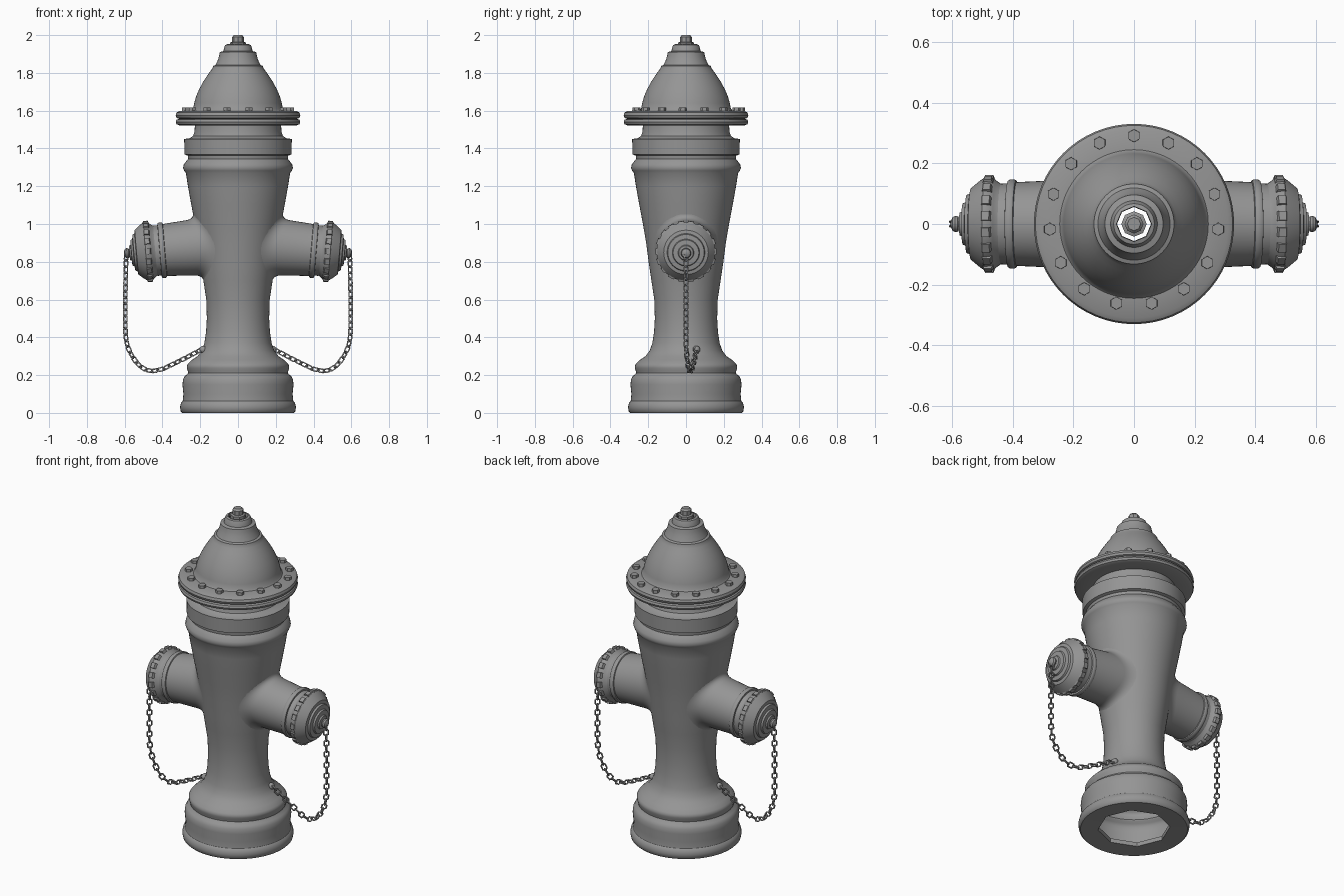
import bpy, bmesh
from math import sin, cos, pi, hypot, radians
from mathutils import Vector, Matrix

if "Cube" in bpy.data.objects:
    bpy.data.objects.remove(bpy.data.objects["Cube"])

# Dark iron grey
iron = bpy.data.materials.new("dark_iron")
iron.diffuse_color = (.3, .3, .3, 1)
iron.use_nodes = True
iron.node_tree.nodes["Principled BSDF"].inputs["Base Color"].default_value = iron.diffuse_color


def finish(name, bm):
    bmesh.ops.remove_doubles(bm, verts=bm.verts, dist=0.0002)
    bmesh.ops.recalc_face_normals(bm, faces=bm.faces)
    me = bpy.data.meshes.new(name)
    bm.to_mesh(me)
    bm.free()
    me.materials.append(iron)
    ob = bpy.data.objects.new(name, me)
    bpy.context.collection.objects.link(ob)
    return ob


def skin(bm, rings):
    """Bridge equal-length closed rings of points."""
    vs = [[bm.verts.new(p) for p in ring] for ring in rings]
    n = len(vs[0])
    for a, b in zip(vs, vs[1:]):
        for i in range(n):
            j = (i + 1) % n
            bm.faces.new((a[i], a[j], b[j], b[i]))


def lathe(name, profile, sides=64, octagons=()):
    """Revolve (r, z) points; rings listed in octagons become eight-sided."""
    rings = []
    for k, (r, z) in enumerate(profile):
        ring = []
        for i in range(sides):
            a = 2 * pi * i / sides
            q = r
            if k in octagons:
                q = r * cos(pi / 8) / cos((a % (pi / 4)) - pi / 8)
            ring.append((max(q, 1e-5) * cos(a), max(q, 1e-5) * sin(a), z))
        rings.append(ring)
    bm = bmesh.new()
    skin(bm, rings)
    return finish(name, bm)


def mirrored(ob, name):
    """Opposite copy, turned half a turn about z."""
    c = bpy.data.objects.new(name, ob.data)
    c.rotation_euler.z = pi
    bpy.context.collection.objects.link(c)


# Barrel with stepped base, open octagonal underside and collars
barrel = [(.265, .26), (.245, .28), (.215, .30), (.192, .33), (.178, .37), (.169, .43),
          (.165, .50), (.168, .60), (.183, .70), (.198, .80), (.211, .90), (.228, 1.0),
          (.247, 1.1), (.265, 1.2), (.276, 1.27)]
base = [(.20, .03), (.20, .005), (.295, 0), (.303, .008), (.307, .03), (.302, .052),
        (.293, .062), (.289, .10), (.294, .15), (.291, .178), (.281, .196), (.268, .204),
        (.264, .212), (.267, .225), (.271, .238), (.271, .25)]
collars = [(.285, 1.282), (.291, 1.297), (.287, 1.315), (.272, 1.335), (.264, 1.345),
           (.266, 1.362), (.283, 1.368), (.285, 1.45), (.256, 1.454), (.238, 1.466),
           (.23, 1.49), (.228, 1.53)]
lathe("barrel", base + barrel + collars, octagons=(0, 1))

# Bonnet: double flange, dome and stepped crown with an opening
lathe("bonnet", [(.228, 1.525), (.31, 1.522), (.325, 1.528), (.33, 1.54), (.325, 1.552),
                 (.312, 1.557), (.325, 1.562), (.33, 1.575), (.325, 1.59), (.31, 1.598),
                 (.245, 1.602), (.238, 1.61), (.232, 1.64), (.222, 1.675), (.205, 1.715),
                 (.183, 1.755), (.16, 1.79), (.142, 1.815), (.134, 1.828), (.132, 1.837),
                 (.119, 1.842), (.105, 1.872), (.099, 1.895), (.096, 1.91), (.077, 1.915),
                 (.073, 1.935), (.067, 1.948), (.058, 1.952), (.056, 1.93)],
      octagons=(27, 28))

# Operating nut
lathe("operating_nut", [(0, 1.925), (.042, 1.925), (.042, 1.96), (.031, 1.964), (.031, 1.99),
                        (.022, 2.0), (0, 2.0)], sides=8)

# Flange bolts
bm = bmesh.new()
for i in range(15):
    a = pi / 2 + 2 * pi * i / 15
    bmesh.ops.create_cone(bm, cap_ends=True, segments=6, radius1=.022, radius2=.021, depth=.026,
                          matrix=Matrix.Translation((.279 * cos(a), .012 + .279 * sin(a), 1.603)))
finish("flange_bolts", bm)

# Side outlets: drooping pipe, filleted onto the barrel
TILT = radians(4.8)
AXIS = Vector((cos(TILT), 0, -sin(TILT)))
UP = Vector((sin(TILT), 0, cos(TILT)))
ORIGIN = Vector((0, 0, .895))


def on_pipe(t, r, a):
    return ORIGIN + AXIS * t + Vector((0, r * cos(a), 0)) + UP * (r * sin(a))


def barrel_radius(z):
    for (r0, z0), (r1, z1) in zip(barrel, barrel[1:]):
        if z <= z1:
            return r0 + (r1 - r0) * (z - z0) / (z1 - z0)
    return barrel[-1][0]


def hit(r, a):
    """Distance along the pipe where it leaves the barrel."""
    t = .03
    while True:
        p = on_pipe(t, r, a)
        if hypot(p.x, p.y) >= barrel_radius(p.z):
            return t
        t += .001


N = 48
angles = [2 * pi * i / N for i in range(N)]
columns = []
for a in angles:
    t0 = hit(.15, a)
    p0 = on_pipe(hit(.182, a) - .002, .182, a)
    p1, p2 = on_pipe(t0, .15, a), on_pipe(t0 + .045, .147, a)
    columns.append([p0 * (1 - s) ** 2 + p1 * (2 * s * (1 - s)) + p2 * s * s
                    for s in (0, .2, .4, .6, .8, 1)])
rings = [list(r) for r in zip(*columns)]
outlet_profile = [(.388, .138), (.39, .144), (.395, .147), (.41, .147), (.416, .143),
                  (.417, .134), (.44, .133)]
rings += [[on_pipe(t, r, a) for a in angles] for t, r in outlet_profile]
bm = bmesh.new()
skin(bm, rings)
outlet = finish("outlet_right", bm)
mirrored(outlet, "outlet_left")

# Outlet caps with stepped face and knob
cap_profile = [(.435, 0), (.435, .128), (.45, .131), (.468, .144), (.48, .154), (.502, .156),
               (.525, .14), (.551, .118), (.554, .10), (.565, .096), (.568, .072),
               (.578, .068), (.58, .042), (.588, .038), (.59, .02), (.594, .025), (.602, .027),
               (.611, .023), (.617, .012), (.619, 0)]
SHIFT = -.012
bm = bmesh.new()
skin(bm, [[on_pipe(t + SHIFT, max(r, 1e-5), a) for a in angles] for t, r in cap_profile])
# chamfered grip lugs round the rim
for i in range(18):
    a = 2 * pi * i / 18
    out = Vector((0, cos(a), 0)) + UP * sin(a)
    m = Matrix((AXIS, AXIS.cross(out), out)).transposed().to_4x4()
    m.translation = on_pipe(.491 + SHIFT, .148, a)
    lug = bmesh.ops.create_cube(bm, size=1)["verts"]
    for v in lug:
        v.co.x *= .024 if v.co.z > 0 else .046
        v.co = m @ Vector((v.co.x, v.co.y * .031, v.co.z * .028))
cap = finish("outlet_cap_right", bm)
mirrored(cap, "outlet_cap_left")

# Chains hanging from each cap knob to a stud on the barrel foot
path = [Vector(p) for p in ((.592, 0, .84), (.597, 0, .60), (.596, 0, .42), (.588, 0, .36),
                            (.567, .003, .31), (.53, .01, .255), (.49, .016, .228),
                            (.45, .022, .22), (.40, .03, .231), (.355, .037, .253),
                            (.275, .047, .292), (.19, .055, .338))]
lengths = [(b - a).length for a, b in zip(path, path[1:])]


def along(d):
    for a, b, l in zip(path, path[1:], lengths):
        if d <= l:
            return a.lerp(b, d / l)
        d -= l
    return path[-1]


LINKS = 30
pitch = sum(lengths) / LINKS
bm = bmesh.new()
for i in range(LINKS):
    p, q = along(i * pitch), along((i + 1) * pitch)
    m = Matrix.Translation((p + q) / 2) @ (q - p).to_track_quat('X', 'Y').to_matrix().to_4x4() \
        @ Matrix.Rotation(pi / 4 + i * pi / 2, 4, 'X')
    link = []
    for k in range(7):
        u = 2 * pi * k / 6
        link.append([m @ Vector(((.0215 + .005 * cos(v)) * cos(u),
                                 (.0145 + .005 * cos(v)) * sin(u), .005 * sin(v)))
                     for v in (0, pi / 2, pi, 3 * pi / 2)])
    skin(bm, link)
bmesh.ops.create_uvsphere(bm, u_segments=12, v_segments=8, radius=.02,
                          matrix=Matrix.Translation((.184, .055, .335)))
chain = finish("chain_right", bm)
mirrored(chain, "chain_left")

# Smooth shading with crisp edges
for ob in bpy.context.collection.objects:
    ob.select_set(True)
    bpy.context.view_layer.objects.active = ob
bpy.ops.object.shade_smooth_by_angle(angle=radians(35))
